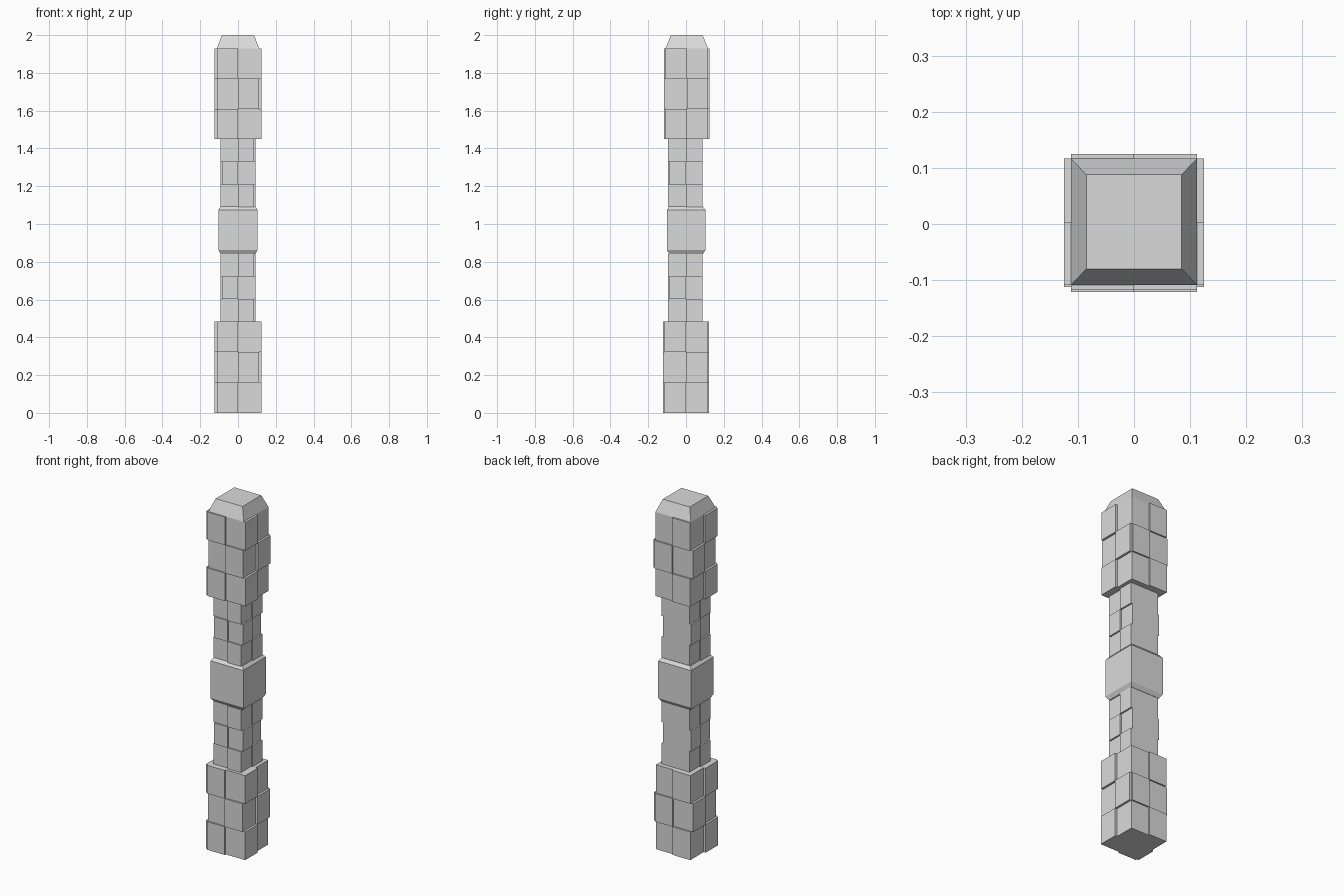
import bpy
import bmesh

cube = bpy.data.objects.get("Cube")
if cube:
    bpy.data.objects.remove(cube, do_unlink=True)

stone = bpy.data.materials.new("light_grey_stone")
stone.use_nodes = True
GREY = (0.7, 0.7, 0.7, 1)
stone.diffuse_color = GREY
stone.node_tree.nodes["Principled BSDF"].inputs["Base Color"].default_value = GREY


def finish(name, bm):
    bmesh.ops.recalc_face_normals(bm, faces=bm.faces)
    mesh = bpy.data.meshes.new(name)
    bm.to_mesh(mesh)
    bm.free()
    mesh.materials.append(stone)
    obj = bpy.data.objects.new(name, mesh)
    bpy.context.collection.objects.link(obj)


def loft(bm, rings):
    """Stack rectangles given as (z, half_x, half_y, centre_y)."""
    loops = [[bm.verts.new((sx * hx, cy + sy * hy, z))
              for sx, sy in ((-1, -1), (1, -1), (1, 1), (-1, 1))]
             for z, hx, hy, cy in rings]
    bm.faces.new(loops[0])
    bm.faces.new(loops[-1])
    for low, high in zip(loops, loops[1:]):
        for i in range(4):
            j = (i + 1) % 4
            bm.faces.new((low[i], low[j], high[j], high[i]))


def box(bm, x0, x1, y0, y1, z0, z1):
    cx, cy = (x0 + x1) / 2, (y0 + y1) / 2
    loft(bm, [(z, abs(x1 - x0) / 2, abs(y1 - y0) / 2, cy) for z in (z0, z1)])
    for v in list(bm.verts)[-8:]:
        v.co.x += cx


def section(name, z0, z1, hx, hy, cy, side_t, face_t, out, faces):
    """Core with raised plates in a checker pattern; 'out' holds the raised
    column on the end rows, keyed by face."""
    bm = bmesh.new()
    loft(bm, [(z, hx, hy, cy) for z in (z0, z1)])
    step = (z1 - z0) / 3
    for face in faces:
        for row in range(3):
            col = out[face] * (1 if row % 2 == 0 else -1)
            za, zb = z0 + row * step, z0 + (row + 1) * step
            if face in ("front", "back"):
                s = -1 if face == "front" else 1
                box(bm, 0, col * hx, cy + s * hy, cy + s * (hy + face_t), za, zb)
            else:
                s = 1 if face == "left" else -1
                box(bm, s * hx, s * (hx + side_t), cy, cy + col * hy, za, zb)
    finish(name, bm)


# Wide end blocks, plated on all four sides
ends = {"front": -1, "back": -1, "left": -1, "right": -1}
for name, z0, z1, cy in (("lower_block", 0, 0.483, 0), ("upper_block", 1.45, 1.93, 0.004)):
    section(name, z0, z1, 0.112, 0.1125, cy, 0.0125, 0.0085, ends, ends)

# Slim shafts with a plain back
shaft = {"front": 1, "left": 1, "right": -1}
for name, z0, z1 in (("lower_shaft", 0.483, 0.842), ("upper_shaft", 1.09, 1.45)):
    section(name, z0, z1, 0.084, 0.087, 0, 0.009, 0.008, shaft, shaft)

# Central knot with bevelled rims
bm = bmesh.new()
loft(bm, [(0.84, 0.09, 0.088, 0.001), (0.862, 0.104, 0.102, 0.001),
          (1.075, 0.104, 0.102, 0.001), (1.092, 0.09, 0.088, 0.001)])
finish("central_knot", bm)

# Tapered cap
bm = bmesh.new()
loft(bm, [(1.93, 0.112, 0.1125, 0.004), (2.0, 0.085, 0.084, 0.004)])
finish("tapered_cap", bm)
